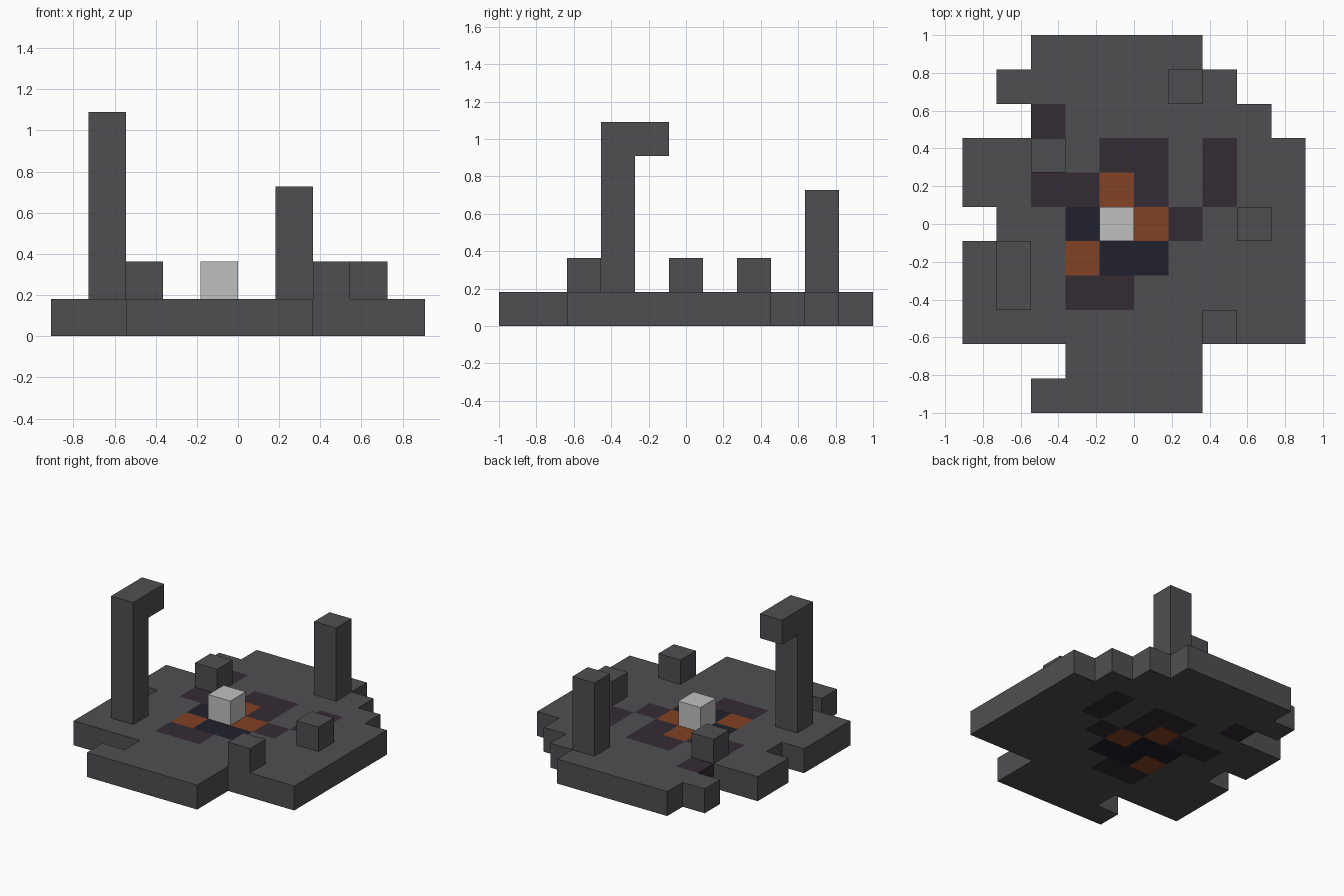
import bpy, bmesh
from mathutils import Vector

cube = bpy.data.objects.get("Cube")
if cube:
    bpy.data.objects.remove(cube, do_unlink=True)

U = 2 / 11  # edge length of one block


def material(name, rgb):
    m = bpy.data.materials.new(name)
    m.use_nodes = True
    m.diffuse_color = (*rgb, 1)
    bsdf = next(n for n in m.node_tree.nodes if n.type == 'BSDF_PRINCIPLED')
    bsdf.inputs["Base Color"].default_value = (*rgb, 1)
    return m


MATS = {
    "g": material("stone grey", (0.078, 0.076, 0.083)),
    "p": material("dark purple", (0.034, 0.024, 0.034)),
    "o": material("burnt orange", (0.225, 0.054, 0.017)),
    "n": material("dark navy", (0.014, 0.015, 0.025)),
    "w": material("pale grey", (0.52, 0.53, 0.52)),
}

# Ground plan, back row first: one letter per block, dot for a gap
PLAN = [
    "..ggggg...",
    ".ggggggg..",
    "..pgggggg.",
    "ggggppgpgg",
    "ggppopgpgg",
    ".ggnnopggg",
    "gggonngggg",
    "gggppggggg",
    "gggggggggg",
    "...gggg...",
    "..ggggg...",
]


def column(i, j, top, kind="g"):
    """Blocks stacked on the ground slab up to the given level."""
    return {(i, j, k): kind for k in range(1, top)}


parts = {
    "ground_slab": {(i, len(PLAN) - 1 - r, 0): c
                    for r, row in enumerate(PLAN)
                    for i, c in enumerate(row) if c != "."},
    "hooked_pillar": {**column(1, 3, 6), (1, 4, 5): "g"},
    "back_pillar": column(6, 9, 4),
    "left_stone": column(8, 5, 2),
    "front_stone": column(7, 2, 2),
    "back_stone": column(2, 7, 2),
    "centre_block": column(4, 5, 2, "w"),
}
filled = {cell for blocks in parts.values() for cell in blocks}


def build(name, blocks):
    """Join blocks into one shell, keeping only the exposed sides."""
    bm = bmesh.new()
    kinds = sorted(set(blocks.values()))
    for cell, kind in blocks.items():
        for axis in range(3):
            for side in (0, 1):
                step = [0, 0, 0]
                step[axis] = 2 * side - 1
                if tuple(a + b for a, b in zip(cell, step)) in filled:
                    continue
                corners = []
                for a, b in ((0, 0), (1, 0), (1, 1), (0, 1)):
                    p = Vector(cell)
                    p[axis] += side
                    p[(axis + 1) % 3] += a
                    p[(axis + 2) % 3] += b
                    corners.append((p - Vector((5, 5.5, 0))) * U)
                if not side:
                    corners.reverse()
                face = bm.faces.new([bm.verts.new(c) for c in corners])
                face.material_index = kinds.index(kind)
    bmesh.ops.remove_doubles(bm, verts=bm.verts, dist=0.001)
    # Merge flat areas of the same colour into large faces
    bmesh.ops.dissolve_limit(bm, angle_limit=0.01, verts=bm.verts,
                             edges=bm.edges, delimit={'MATERIAL'})
    mesh = bpy.data.meshes.new(name)
    bm.to_mesh(mesh)
    bm.free()
    for k in kinds:
        mesh.materials.append(MATS[k])
    bpy.context.collection.objects.link(bpy.data.objects.new(name, mesh))


for part, blocks in parts.items():
    build(part, blocks)
